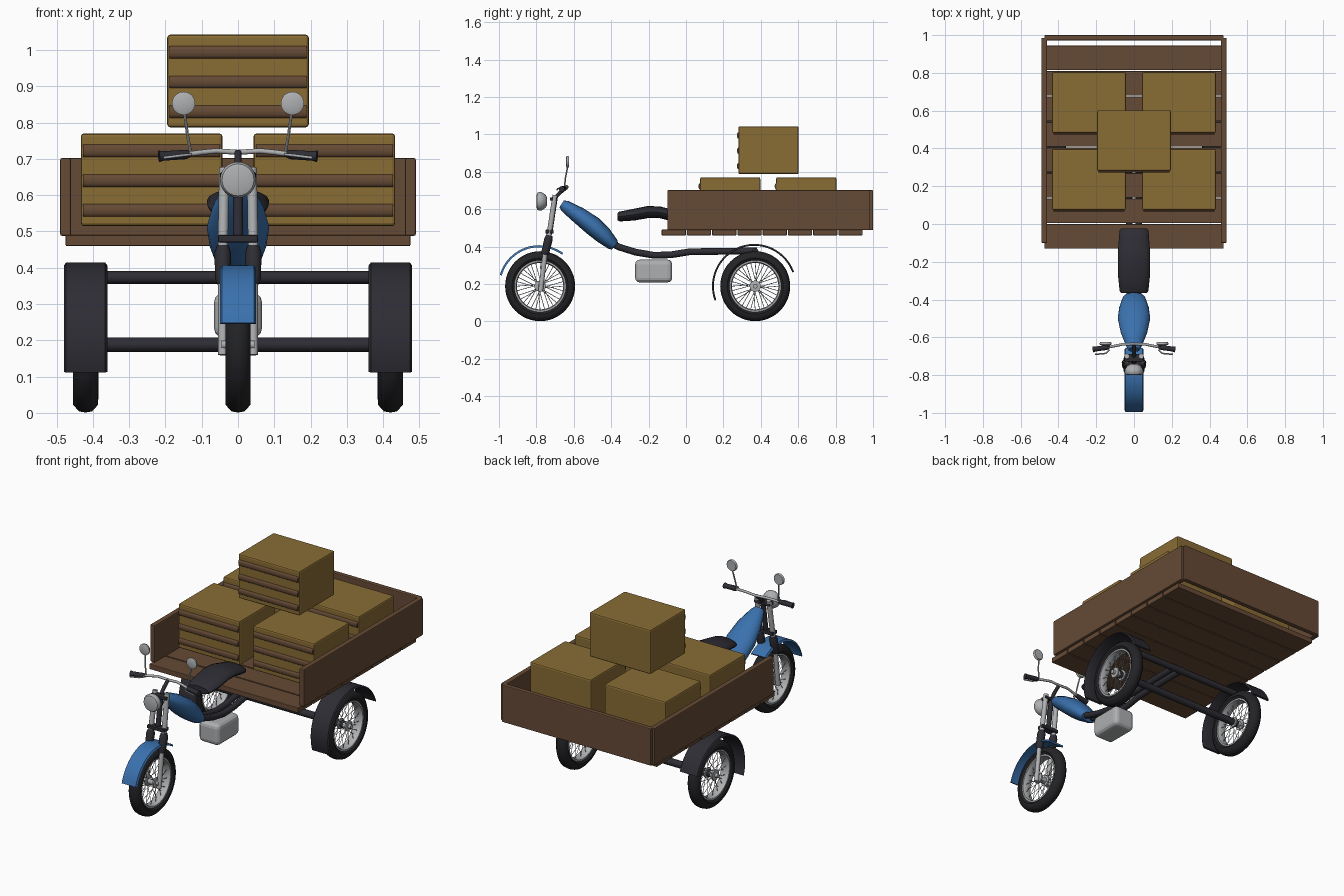
import bpy, bmesh, math
from mathutils import Vector

if "Cube" in bpy.data.objects:
    bpy.data.objects.remove(bpy.data.objects["Cube"])


def material(name, rgb):
    m = bpy.data.materials.new(name)
    m.diffuse_color = (*rgb, 1)
    m.use_nodes = True
    m.node_tree.nodes["Principled BSDF"].inputs["Base Color"].default_value = m.diffuse_color
    return m


BLACK = material("dark_rubber", (0.026, 0.026, 0.034))
TYRE = material("tyre_black", (0.017, 0.017, 0.02))
BLUE = material("blue_paint", (0.042, 0.165, 0.42))
METAL = material("light_metal", (0.42, 0.43, 0.44))
WOOD = material("brown_wood", (0.13, 0.068, 0.035))
CRATE = material("tan_crate", (0.25, 0.15, 0.034))


def finish(name, bm, mat, bevel=0, segments=2, angle=40):
    bmesh.ops.recalc_face_normals(bm, faces=bm.faces)
    me = bpy.data.meshes.new(name)
    bm.to_mesh(me)
    bm.free()
    me.materials.append(mat)
    ob = bpy.data.objects.new(name, me)
    bpy.context.collection.objects.link(ob)
    bpy.ops.object.select_all(action='DESELECT')
    bpy.context.view_layer.objects.active = ob
    ob.select_set(True)
    if bevel:
        mod = ob.modifiers.new("bevel", 'BEVEL')
        mod.width, mod.segments = bevel, segments
    else:
        bpy.ops.object.shade_smooth_by_angle(angle=math.radians(angle))
    return ob


def box(name, lo, hi, mat, bevel=0.004, segments=2):
    bm = bmesh.new()
    bmesh.ops.create_cube(bm, size=1)
    for v in bm.verts:
        v.co = [lo[i] + (v.co[i] + 0.5) * (hi[i] - lo[i]) for i in range(3)]
    return finish(name, bm, mat, bevel, segments)


def bridge(bm, rings, closed):
    n = len(rings[0])
    pairs = list(zip(rings, rings[1:])) + ([(rings[-1], rings[0])] if closed else [])
    for a, b in pairs:
        for i in range(n):
            j = (i + 1) % n
            bm.faces.new((a[i], a[j], b[j], b[i]))
    if not closed:
        bm.faces.new(rings[0])
        bm.faces.new(rings[-1])


def sweep(bm, pts, radii, ref=(0, 0, 1), n=12):
    """Elliptical tube along pts; radii is one number or one (side, up) pair per point."""
    pts = [Vector(p) for p in pts]
    if not isinstance(radii, list):
        radii = [(radii, radii)] * len(pts)
    rings = []
    for k, p in enumerate(pts):
        t = (pts[min(k + 1, len(pts) - 1)] - pts[max(k - 1, 0)]).normalized()
        u = t.cross(Vector(ref)).normalized()
        v = u.cross(t)
        a, b = radii[k]
        rings.append([bm.verts.new(p + u * a * math.cos(q) + v * b * math.sin(q))
                      for q in (2 * math.pi * i / n for i in range(n))])
    bridge(bm, rings, False)


def tube(name, pts, radii, mat, ref=(0, 0, 1), n=12, angle=40):
    bm = bmesh.new()
    sweep(bm, pts, radii, ref, n)
    return finish(name, bm, mat, angle=angle)


def arc(name, profile, centre, mat, start=0, end=360, n=48):
    """Revolve a closed (x, radius) profile about the x axis; angle 0 is +y."""
    bm = bmesh.new()
    cx, cy, cz = centre
    full = end - start == 360
    rings = []
    for k in range(n if full else n + 1):
        a = math.radians(start + (end - start) * k / n)
        rings.append([bm.verts.new((cx + x, cy + r * math.cos(a), cz + r * math.sin(a)))
                      for x, r in profile])
    bridge(bm, rings, full)
    return finish(name, bm, mat)


# Wheels: tyre, rim, hub and wire spokes
def wheel(name, c):
    arc(name + "_tyre", [(-.026, .138), (-.035, .15), (-.034, .166), (-.018, .184), (0, .187),
                         (.018, .184), (.034, .166), (.035, .15), (.026, .138)], c, TYRE)
    arc(name + "_rim", [(-.026, .14), (-.026, .129), (-.012, .124), (.012, .124),
                        (.026, .129), (.026, .14)], c, METAL)
    x, y, z = c
    prof = [(-.045, .012), (-.03, .012), (-.028, .03), (-.02, .03), (-.018, .018),
            (.018, .018), (.02, .03), (.028, .03), (.03, .012), (.045, .012)]
    tube(name + "_hub", [(x + p, y, z) for p, r in prof], [(r, r) for p, r in prof], METAL, n=20)
    bm = bmesh.new()
    for i in range(32):
        a = 2 * math.pi * i / 32
        b = a + (0.3 if i // 2 % 2 else -0.3)
        s = 0.024 if i % 2 else -0.024
        sweep(bm, [(x + s, y + .026 * math.cos(b), z + .026 * math.sin(b)),
                   (x + s / 4, y + .127 * math.cos(a), z + .127 * math.sin(a))], .0017, (1, 0, 0), 4)
    finish(name + "_spokes", bm, METAL)


ZC = 0.188
wheel("front_wheel", (0, -0.78, ZC))
for side, s in (("left", -1), ("right", 1)):
    wheel(side + "_rear_wheel", (s * 0.42, 0.37, ZC))
    arc(side + "_rear_fender", [(-.06, .218), (-.054, .226), (.054, .226), (.06, .218),
                                (.054, .216), (-.054, .216)],
        (s * 0.42, 0.365, ZC), BLACK, 20, 200, 28)

# Front fender
arc("front_fender", [(-.05, .208), (-.044, .219), (.044, .219), (.05, .208), (.042, .209), (-.042, .209)],
    (0, -0.785, ZC), BLUE, 54, 164, 24)

# Axle, cross bar and frame tubes
tube("rear_axle", [(-.42, .37, ZC), (.42, .37, ZC)], .02, BLACK)
tube("rear_cross_bar", [(-.42, .37, .373), (.42, .37, .373)], .018, BLACK)
for side, s in (("left", -1), ("right", 1)):
    tube(side + "_frame_tube", [(s * x, y, z) for x, y, z in
         ((.022, -.41, .425), (.022, -.36, .398), (.025, -.27, .37), (.025, -.17, .353),
          (.025, -.08, .356), (.025, .02, .372), (.025, .38, .377))], .018, BLACK)

# Engine
box("engine", (-.066, -.272, .208), (.066, -.074, .33), METAL, .025, 3)

# Fuel tank and seat
tube("fuel_tank", [(0, -.665, .628), (0, -.645, .615), (0, -.575, .568), (0, -.5, .512),
                   (0, -.44, .459), (0, -.39, .411), (0, -.38, .402)],
     [(.03, .022), (.042, .033), (.07, .045), (.086, .052), (.078, .047), (.06, .033), (.05, .024)],
     BLUE, n=16)
tube("seat", [(0, -.365, .56), (0, -.355, .56), (0, -.28, .57), (0, -.2, .585), (0, -.14, .583),
              (0, -.08, .568), (0, -.035, .56), (0, -.025, .56)],
     [(.068, .02), (.076, .026), (.084, .031), (.086, .032), (.085, .031), (.08, .03), (.077, .027), (.07, .02)],
     BLACK, n=16)

# Fork, handlebar ends and mirrors on both sides
F = (0, 1, 0)
for side, s in (("left", -1), ("right", 1)):
    x = s * .042
    tube(side + "_fork_upper", [(s * .038, -.7, .675), (x, -.735, .44)], .014, METAL, F)
    tube(side + "_fork_boot", [(x, -.731, .46), (x, -.735, .44), (x, -.752, .37), (x, -.755, .355)],
         [(.017, .017), (.023, .023), (.021, .021), (.016, .016)], BLACK, F)
    tube(side + "_fork_lower", [(x, -.752, .37), (x, -.778, .16)], .013, METAL, F)
    tube(side + "_grip", [(s * .135, -.652, .713), (s * .145, -.654, .712), (s * .205, -.662, .708),
                          (s * .218, -.664, .707)], [(.01, .01), (.013, .013), (.013, .013), (.016, .016)], BLACK)
    tube(side + "_lever", [(s * .13, -.665, .712), (s * .15, -.685, .71), (s * .205, -.69, .703)], .004, METAL)
    tube(side + "_mirror_stem", [(s * .13, -.65, .715), (s * .139, -.645, .765), (s * .148, -.632, .83)],
         .004, METAL, F, 8)
    tube(side + "_mirror", [(s * .15, y, .853) for y in (-.642, -.638, -.63, -.626)],
         [(.022, .022), (.032, .032), (.032, .032), (.029, .029)], METAL, n=24)

# Handlebar, clamps and headlight
tube("handlebar", [(-.145, -.654, .712), (-.1, -.645, .718), (-.06, -.637, .722), (0, -.635, .718),
                   (.06, -.637, .722), (.1, -.645, .718), (.145, -.654, .712)], .007, METAL)
tube("handlebar_riser", [(0, -.7, .66), (0, -.672, .69), (0, -.637, .717)], .01, BLACK)
box("upper_fork_clamp", (-.05, -.728, .645), (.05, -.688, .662), BLACK)
box("lower_fork_clamp", (-.055, -.752, .47), (.055, -.708, .49), BLACK)
tube("steering_stem", [(0, -.70, .66), (0, -.728, .475)], .014, BLACK, F)
tube("headlight", [(0, y, .642) for y in (-.8, -.796, -.785, -.77, -.752, -.742)],
     [(r, r) for r in (.03, .044, .05, .048, .036, .02)], METAL, n=24)

# Cargo bed: floor planks, side boards, tailboard
for i in range(8):
    y = -.13 + i * .135
    box(f"floor_plank_{i}", (-.475, y, .46), (.475, y + .129, .49), WOOD, .003)
for side, a, b in (("left", -.49, -.46), ("right", .46, .49)):
    box(side + "_side_board", (a, -.1, .488), (b, .985, .702), WOOD, .005)
box("tailboard", (-.475, .972, .488), (.475, 1.0, .702), WOOD, .005)


# Crates with three dark slats on the front
def crate(name, x0, y0, z0):
    w, d, h = .39, .322, .255
    box(name, (x0, y0, z0), (x0 + w, y0 + d, z0 + h), CRATE, .008)
    bm = bmesh.new()
    for z in (.043, .125, .207):
        sweep(bm, [(x0 + .006, y0, z0 + z), (x0 + w - .006, y0, z0 + z)], [(.008, .017)] * 2, n=12)
    finish(name + "_slats", bm, WOOD)


for i, (x, y) in enumerate(((-.433, .075), (.043, .075), (-.433, .482), (.043, .482))):
    crate(f"lower_crate_{i}", x, y, .515)
crate("top_crate", -.195, .28, .787)
